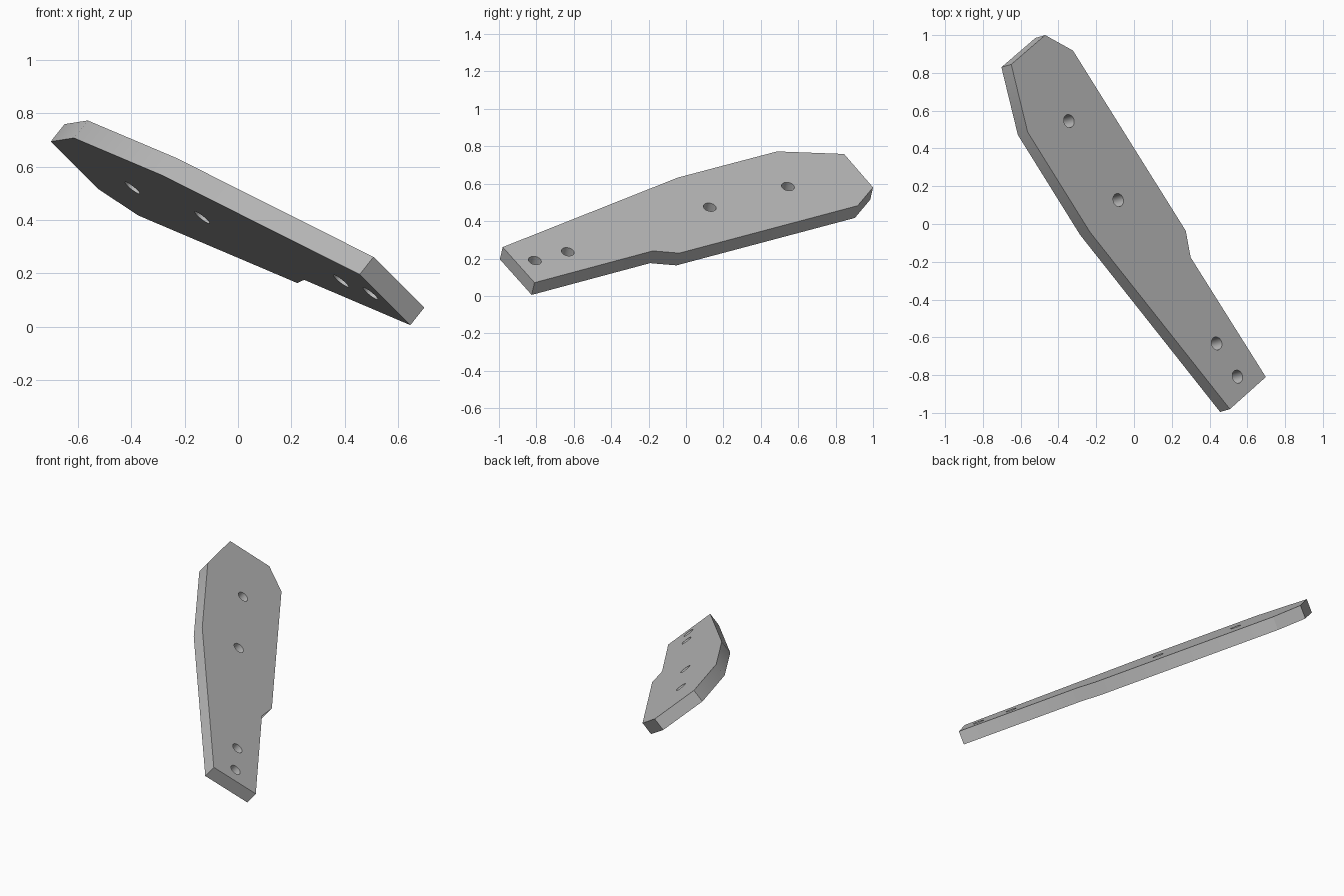
import bpy
import bmesh
from math import radians
from mathutils import Vector

cube = bpy.data.objects.get("Cube")
if cube:
    bpy.data.objects.remove(cube, do_unlink=True)

THICKNESS = 0.085
HOLE_RADIUS = 0.035
NORMAL = Vector((0.612, 0.178, 0.771)).normalized()


def on_plane(x, y):
    """Point of the tilted upper face above (x, y)."""
    return Vector((x, y, 0.438 - (NORMAL.x * x + NORMAL.y * y) / NORMAL.z))


grey = bpy.data.materials.new("plain grey")
grey.use_nodes = True
colour = (0.5, 0.5, 0.5, 1)
grey.diffuse_color = colour
grey.node_tree.nodes["Principled BSDF"].inputs["Base Color"].default_value = colour

# Plate: outline on the tilted plane, extruded along its normal
outline = [(-0.47, 1.0), (-0.65, 0.845), (-0.563, 0.487), (-0.233, -0.043),
           (0.508, -0.98), (0.698, -0.81), (0.3, -0.177), (0.274, -0.036),
           (-0.323, 0.918)]
bm = bmesh.new()
top = [bm.verts.new(on_plane(x, y)) for x, y in outline]
bottom = [bm.verts.new(v.co - NORMAL * THICKNESS) for v in top]
bm.faces.new(top)
bm.faces.new(bottom[::-1])
for i in range(len(top)):
    j = (i + 1) % len(top)
    bm.faces.new((top[i], bottom[i], bottom[j], top[j]))
bmesh.ops.recalc_face_normals(bm, faces=bm.faces)
mesh = bpy.data.meshes.new("bracket_plate")
bm.to_mesh(mesh)
bm.free()
mesh.materials.append(grey)
plate = bpy.data.objects.new("bracket_plate", mesh)
bpy.context.collection.objects.link(plate)

# Bolt holes: drilled straight through the plate
for x, y in [(-0.344, 0.545), (-0.083, 0.127), (0.438, -0.632), (0.548, -0.808)]:
    bpy.ops.mesh.primitive_cylinder_add(
        vertices=32, radius=HOLE_RADIUS, depth=THICKNESS * 2,
        location=on_plane(x, y) - NORMAL * THICKNESS / 2,
        rotation=NORMAL.to_track_quat('Z', 'Y').to_euler())
    drill = bpy.context.object
    drill.name = "hole_cutter"
    drill.hide_render = True
    drill.data.materials.append(grey)
    cut = plate.modifiers.new("bolt_hole", 'BOOLEAN')
    cut.operation = 'DIFFERENCE'
    cut.solver = 'EXACT'
    cut.object = drill
    bpy.ops.object.select_all(action='DESELECT')
    plate.select_set(True)
    bpy.context.view_layer.objects.active = plate
    bpy.ops.object.modifier_apply(modifier=cut.name)
    bpy.data.objects.remove(drill, do_unlink=True)

bpy.ops.object.shade_smooth_by_angle(angle=radians(30))
